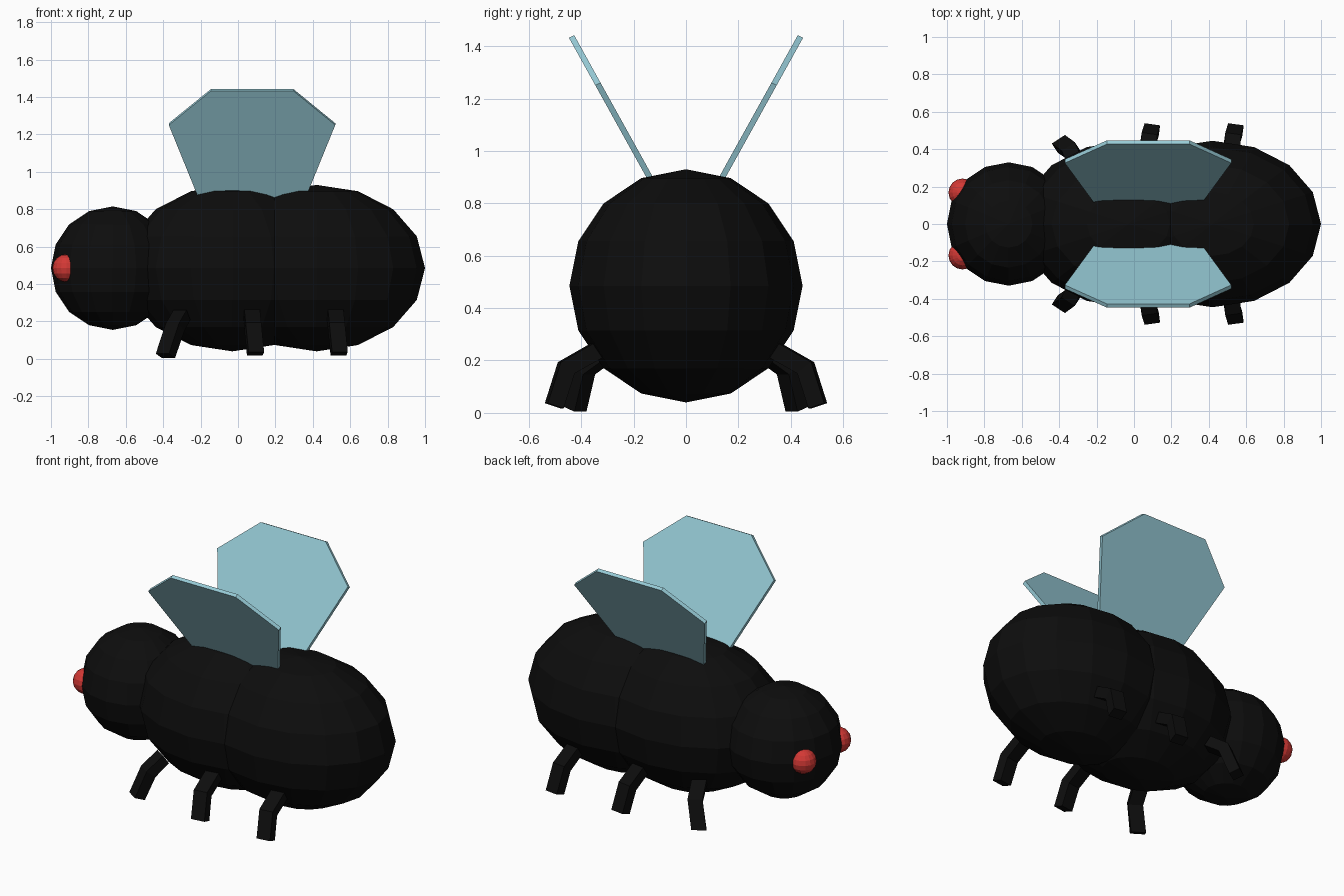
import bpy, bmesh
from math import cos, sin, radians
from mathutils import Vector

if "Cube" in bpy.data.objects:
    bpy.data.objects.remove(bpy.data.objects["Cube"])


def material(name, rgb):
    m = bpy.data.materials.new(name)
    m.diffuse_color = (*rgb, 1)
    m.use_nodes = True
    m.node_tree.nodes["Principled BSDF"].inputs["Base Color"].default_value = m.diffuse_color
    return m


BLACK = material("black", (0.004, 0.004, 0.004))
RED = material("red", (0.65, 0.04, 0.035))
BLUE = material("pale_blue", (0.31, 0.60, 0.68))


def finish(bm, name, mat):
    bmesh.ops.recalc_face_normals(bm, faces=bm.faces)
    mesh = bpy.data.meshes.new(name)
    bm.to_mesh(mesh)
    bm.free()
    mesh.materials.append(mat)
    obj = bpy.data.objects.new(name, mesh)
    bpy.context.collection.objects.link(obj)
    return obj


def ellipsoid(name, centre, radii, mat):
    bm = bmesh.new()
    bmesh.ops.create_uvsphere(bm, u_segments=16, v_segments=8, radius=1)
    bmesh.ops.scale(bm, vec=radii, verts=bm.verts)
    bmesh.ops.translate(bm, vec=centre, verts=bm.verts)
    return finish(bm, name, mat)


def loft(name, rings, mat):
    """Skin a closed solid through matching rings of points."""
    bm = bmesh.new()
    loops = [[bm.verts.new(p) for p in ring] for ring in rings]
    n = len(loops[0])
    for a, b in zip(loops, loops[1:]):
        for i in range(n):
            j = (i + 1) % n
            bm.faces.new((a[i], a[j], b[j], b[i]))
    bm.faces.new(loops[0])
    bm.faces.new(loops[-1])
    return finish(bm, name, mat)


def leg(name, side, path, turn, half_width=0.042, half_depth=0.032):
    """Bent square leg swept along root, knee and foot points."""
    pts = [Vector(p) for p in path]
    across = Vector((cos(turn), sin(turn), 0))
    dirs = [(b - a).normalized() for a, b in zip(pts, pts[1:])]
    rings = []
    for i, p in enumerate(pts):
        before, after = dirs[max(i - 1, 0)], dirs[min(i, len(dirs) - 1)]
        tangent = (before + after).normalized()
        out = across.cross(tangent).normalized() * half_depth / tangent.dot(after)
        corners = [p + across * half_width * s + out * t
                   for s, t in ((-1, -1), (1, -1), (1, 1), (-1, 1))]
        rings.append([(c.x, c.y * side, c.z) for c in corners])
    return loft(name, rings, BLACK)


# Body: three overlapping rounded masses
ellipsoid("head", (-0.67, 0, 0.485), (0.33, 0.33, 0.33), BLACK)
ellipsoid("thorax", (-0.03, 0, 0.485), (0.58, 0.445, 0.445), BLACK)
ellipsoid("abdomen", (0.42, 0, 0.485), (0.58, 0.445, 0.445), BLACK)

# Wing outline in x and z, leaning outward
WING = [(-0.14, 0.69), (-0.37, 1.255), (-0.145, 1.437),
        (0.297, 1.437), (0.52, 1.255), (0.29, 0.69)]
LEAN = 0.555

for side, label in ((1, "back"), (-1, "front")):
    ellipsoid(f"{label}_eye", (-0.917, 0.168 * side, 0.485), (0.075,) * 3, RED)

    wing = [[(x, side * (0.437 + (z - 1.437) * LEAN + 0.01 * t), z - 0.005 * t)
             for x, z in WING] for t in (-1, 1)]
    loft(f"{label}_wing", wing, BLUE)

    # Legs: the head-end pair angles forward, the other pairs match
    leg(f"{label}_fore_leg", side,
        [(-0.30, 0.30, 0.235), (-0.337, 0.392, 0.168), (-0.388, 0.428, 0.016)],
        radians(33))
    for x, part in ((0.0, "middle"), (0.447, "hind")):
        leg(f"{label}_{part}_leg", side,
            [(0.072, 0.32, 0.25), (0.079, 0.457, 0.172), (0.094, 0.503, 0.027)],
            radians(-8)).location.x = x
